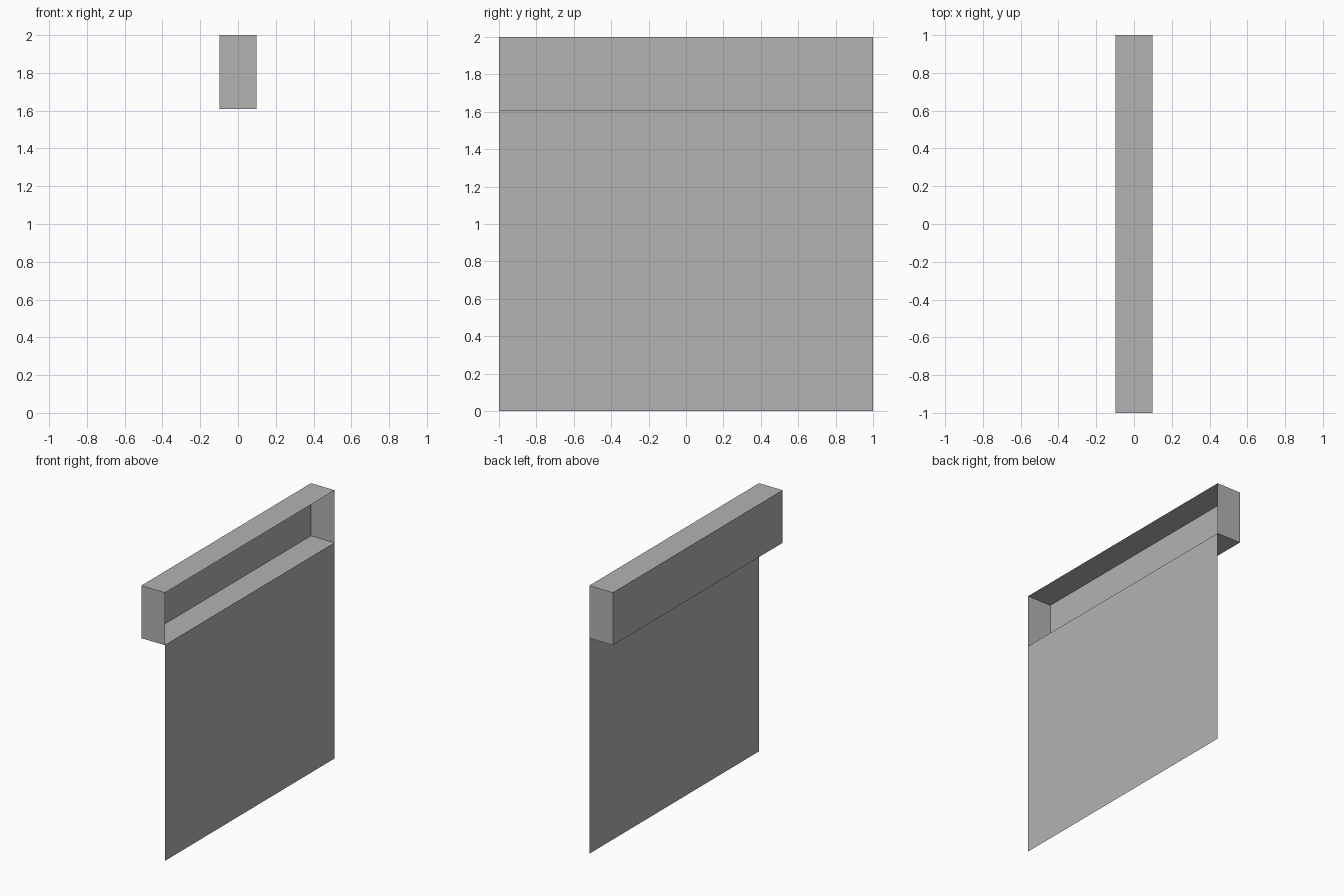
import bpy, bmesh
from mathutils import Matrix, Vector

cube = bpy.data.objects.get("Cube")
if cube:
    bpy.data.objects.remove(cube, do_unlink=True)

HALF_WIDTH = 0.098   # half the depth of the housing in x
LENGTH = 2.0         # along y
TOP = 2.0
SHELF = 1.608        # underside of the housing, top of the hanging panel

grey = bpy.data.materials.new("grey")
grey.use_nodes = True
colour = (0.45, 0.45, 0.45, 1.0)
grey.diffuse_color = colour
grey.node_tree.nodes["Principled BSDF"].inputs["Base Color"].default_value = colour


def thin_box(name, centre, size, open_side):
    """Box of single-layer walls, keeping only faces the rule does not open."""
    bm = bmesh.new()
    bmesh.ops.create_cube(bm, size=1.0,
                          matrix=Matrix.Translation(centre) @ Matrix.Diagonal((*size, 1.0)))
    bm.normal_update()
    unwanted = [f for f in bm.faces if open_side(f.normal)]
    bmesh.ops.delete(bm, geom=unwanted, context='FACES')
    mesh = bpy.data.meshes.new(name)
    bm.to_mesh(mesh)
    bm.free()
    mesh.materials.append(grey)
    obj = bpy.data.objects.new(name, mesh)
    bpy.context.collection.objects.link(obj)
    return obj


# Long housing, open along its +x side
thin_box("housing",
         Vector((0, 0, (TOP + SHELF) / 2)),
         (2 * HALF_WIDTH, LENGTH, TOP - SHELF),
         lambda n: n.x > 0.5)

# Single-layer panel hanging from the open edge of the housing
thin_box("hanging_panel",
         Vector((0, 0, SHELF / 2)),
         (2 * HALF_WIDTH, LENGTH, SHELF),
         lambda n: n.x < 0.5)
